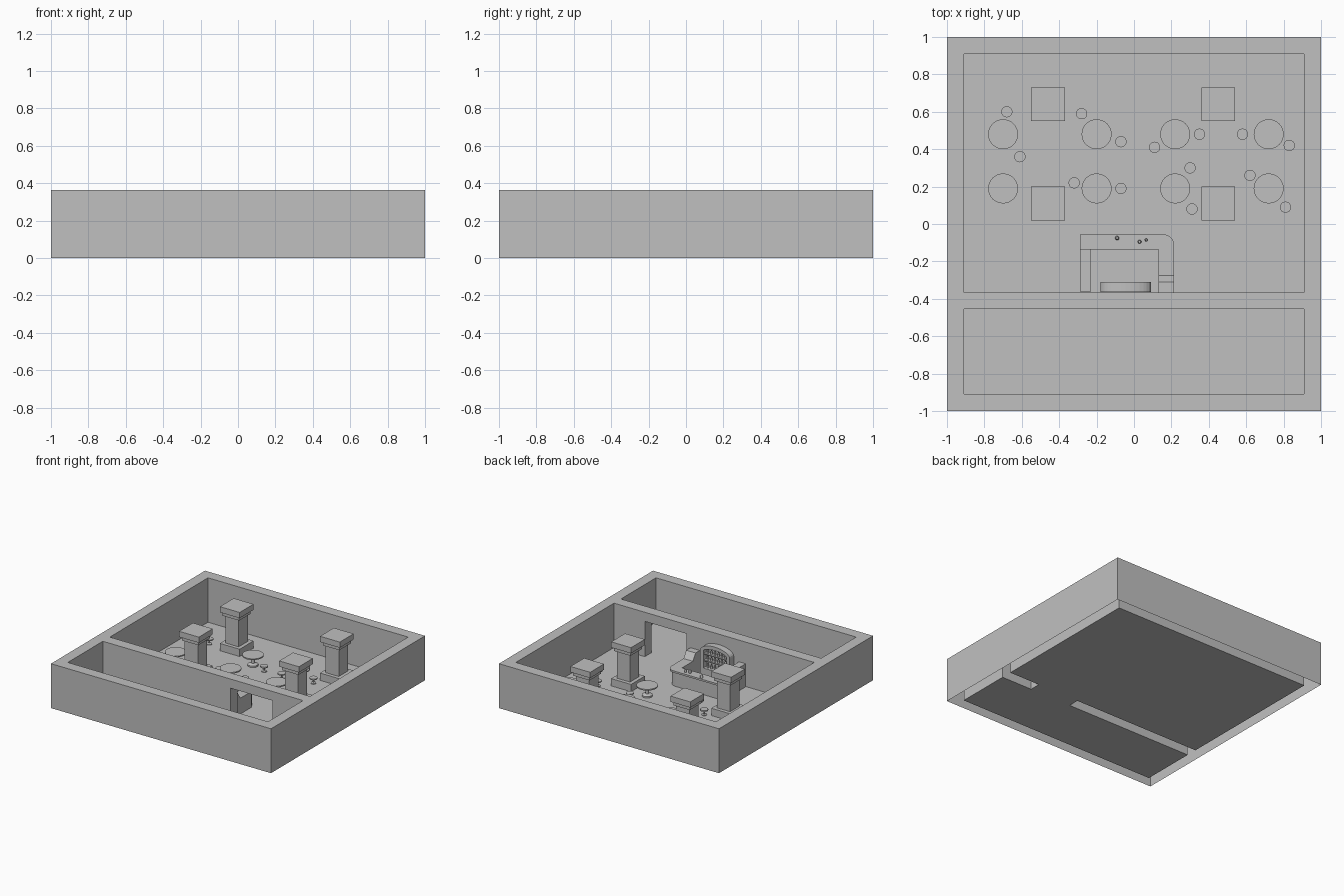
import bpy, bmesh, math
from mathutils import Matrix, Vector

cube = bpy.data.objects.get("Cube")
if cube:
    bpy.data.objects.remove(cube, do_unlink=True)

stone = bpy.data.materials.new("plain_grey")
stone.use_nodes = True
GREY = (0.53, 0.53, 0.53, 1)
stone.diffuse_color = GREY
stone.node_tree.nodes["Principled BSDF"].inputs["Base Color"].default_value = GREY


def finish(name, bm, smooth=False):
    me = bpy.data.meshes.new(name)
    bm.to_mesh(me)
    bm.free()
    me.materials.append(stone)
    ob = bpy.data.objects.new(name, me)
    bpy.context.collection.objects.link(ob)
    if smooth:
        bpy.ops.object.select_all(action='DESELECT')
        ob.select_set(True)
        bpy.context.view_layer.objects.active = ob
        bpy.ops.object.shade_smooth_by_angle(angle=math.radians(35))
    return ob


def add_box(bm, x, y, z):
    lo, hi = zip(x, y, z)
    mid = [(a + b) / 2 for a, b in zip(lo, hi)]
    size = [b - a for a, b in zip(lo, hi)]
    bmesh.ops.create_cube(bm, size=1, matrix=Matrix.Translation(mid) @ Matrix.Diagonal(size + [1]))


def box(name, x, y, z):
    bm = bmesh.new()
    add_box(bm, x, y, z)
    return finish(name, bm)


def prism(name, points, offset):
    """Extrude a flat outline along an offset."""
    bm = bmesh.new()
    face = bm.faces.new([bm.verts.new(p) for p in points])
    top = bmesh.ops.extrude_face_region(bm, geom=[face])["geom"]
    bmesh.ops.translate(bm, vec=Vector(offset), verts=[v for v in top if isinstance(v, bmesh.types.BMVert)])
    bmesh.ops.recalc_face_normals(bm, faces=bm.faces)
    return finish(name, bm)


def lathe(name, x, y, profile, segments=32):
    """Turn a (radius, height) profile about a vertical axis."""
    bm = bmesh.new()
    rings = [[bm.verts.new((x + r * math.cos(t), y + r * math.sin(t), z))
              for t in (2 * math.pi * i / segments for i in range(segments))] for r, z in profile]
    for a, b in zip(rings, rings[1:]):
        for i in range(segments):
            j = (i + 1) % segments
            bm.faces.new((a[i], a[j], b[j], b[i]))
    bm.faces.new(rings[0][::-1])
    bm.faces.new(rings[-1])
    return finish(name, bm, True)


# Main dimensions
WALL, H = 0.91, 0.365
BACK_ROOM, FRONT_ROOM = (-0.365, WALL), (-WALL, -0.455)
DOOR, DOOR_TOP = (0.25, 0.63), 0.29

# Walls: a block with two rooms and a doorway cut out, open underneath
walls = box("walls", (-1, 1), (-1, 1), (0, H))
cutters = [box("back_room_cutter", (-WALL, WALL), BACK_ROOM, (-0.2, 0.6)),
           box("front_room_cutter", (-WALL, WALL), FRONT_ROOM, (-0.2, 0.6)),
           box("doorway_cutter", DOOR, (-0.5, -0.3), (-0.3, DOOR_TOP))]
for c in cutters:
    c.hide_render = True
    mod = walls.modifiers.new(c.name, 'BOOLEAN')
    mod.operation, mod.solver, mod.object = 'DIFFERENCE', 'EXACT', c
deps = bpy.context.evaluated_depsgraph_get()
bm = bmesh.new()
bm.from_mesh(bpy.data.meshes.new_from_object(walls.evaluated_get(deps)))
under = [f for f in bm.faces if all(abs(v.co.z) < 1e-4 for v in f.verts)]
bmesh.ops.delete(bm, geom=under, context='FACES')
walls.modifiers.clear()
bm.to_mesh(walls.data)
bm.free()
for c in cutters:
    bpy.data.objects.remove(c, do_unlink=True)

# Floor of both rooms and the doorway
bm = bmesh.new()
for (x0, x1), (y0, y1) in (((-WALL, WALL), BACK_ROOM), ((-WALL, WALL), FRONT_ROOM), (DOOR, (-0.455, -0.365))):
    bm.faces.new([bm.verts.new((x, y, 0)) for x, y in ((x0, y0), (x1, y0), (x1, y1), (x0, y1))])
finish("floor", bm)

# Columns: plinth, shaft, neck and cap
for cx in (-0.46, 0.45):
    for cy in (0.64, 0.11):
        bm = bmesh.new()
        for r, z0, z1 in ((0.09, 0, 0.06), (0.06, 0.06, 0.30), (0.075, 0.285, 0.315), (0.09, 0.315, 0.362)):
            add_box(bm, (cx - r, cx + r), (cy - r, cy + r), (z0, z1))
        finish("column", bm)

# Round tables
for tx in (-0.70, -0.20, 0.22, 0.72):
    for ty in (0.48, 0.19):
        lathe("table", tx, ty, [(0.04, 0), (0.04, 0.012), (0.014, 0.022), (0.014, 0.075),
                                (0.08, 0.08), (0.08, 0.09)])

# Stools
STOOLS = [(-0.68, 0.60), (-0.61, 0.36), (-0.28, 0.59), (-0.07, 0.44), (0.11, 0.41), (0.35, 0.48), (0.58, 0.48),
          (0.83, 0.42), (-0.32, 0.22), (-0.07, 0.19), (0.30, 0.30), (0.31, 0.08), (0.62, 0.26), (0.81, 0.09)]
for sx, sy in STOOLS:
    lathe("stool", sx, sy, [(0.02, 0), (0.02, 0.006), (0.006, 0.01), (0.006, 0.035),
                            (0.03, 0.038), (0.03, 0.048)], 20)


# Bar counter with one rounded corner
def counter(inset, z0, z1, name):
    r, x0, x1, y0, y1 = 0.06, -0.29 + inset, 0.215 - inset, -0.135, -0.055 - inset
    arc = [(x1 - r + r * math.cos(t), y1 - r + r * math.sin(t), z0)
           for t in (math.pi / 2 * i / 8 for i in range(9))]
    prism(name, [(x0, y0, z0), (x1, y0, z0)] + arc + [(x0, y1, z0)], (0, 0, z1 - z0))


counter(0.012, 0, 0.115, "counter_body")
counter(0, 0.115, 0.13, "counter_top")

# Side arms of the bar
box("right_side_arm", (-0.29, -0.23), (-0.36, -0.135), (0, 0.19))
prism("left_side_arm", [(0.13, y, z) for y, z in ((-0.135, 0), (-0.135, 0.13), (-0.275, 0.13),
      (-0.31, 0.185), (-0.365, 0.185), (-0.365, 0))], (0.085, 0, 0))

# Arched back shelf: cupboard, posts, arch, back panel and boards
SX0, SX1, SY0, SY1 = -0.18, 0.09, -0.364, -0.31
MID = (SX0 + SX1) / 2
HALF = (SX1 - SX0) / 2


def arch(half, base, rise, y):
    return [(MID + half * math.cos(t), y, base + rise * math.sin(t))
            for t in (math.pi * i / 16 for i in range(17))]


box("shelf_cupboard", (SX0, SX1), (SY0, SY1), (0, 0.08))
for x in (SX0, SX1 - 0.03):
    box("shelf_post", (x, x + 0.03), (SY0, SY1), (0.08, 0.22))
prism("shelf_arch", arch(HALF, 0.22, 0.06, SY0) + arch(HALF - 0.03, 0.22, 0.03, SY0)[::-1], (0, SY1 - SY0, 0))
prism("shelf_back", arch(HALF - 0.03, 0.22, 0.03, SY0) + [(SX0 + 0.03, SY0, 0.08), (SX1 - 0.03, SY0, 0.08)],
      (0, 0.008, 0))
for z in (0.135, 0.19):
    box("shelf_board", (SX0 + 0.03, SX1 - 0.03), (SY0, SY1 - 0.008), (z, z + 0.008))

# Bottles on the shelf and small items on the counter
for z in (0.08, 0.143, 0.198):
    for i in range(6):
        lathe("bottle", SX0 + 0.055 + i * 0.032, -0.335,
              [(0.009, z), (0.009, z + 0.022), (0.004, z + 0.028), (0.004, z + 0.037)], 12)
for x, y, r in ((-0.09, -0.075, 0.011), (0.03, -0.095, 0.01), (0.065, -0.085, 0.008)):
    lathe("glass", x, y, [(r, 0.13), (r, 0.147), (r * 0.6, 0.155)], 12)
